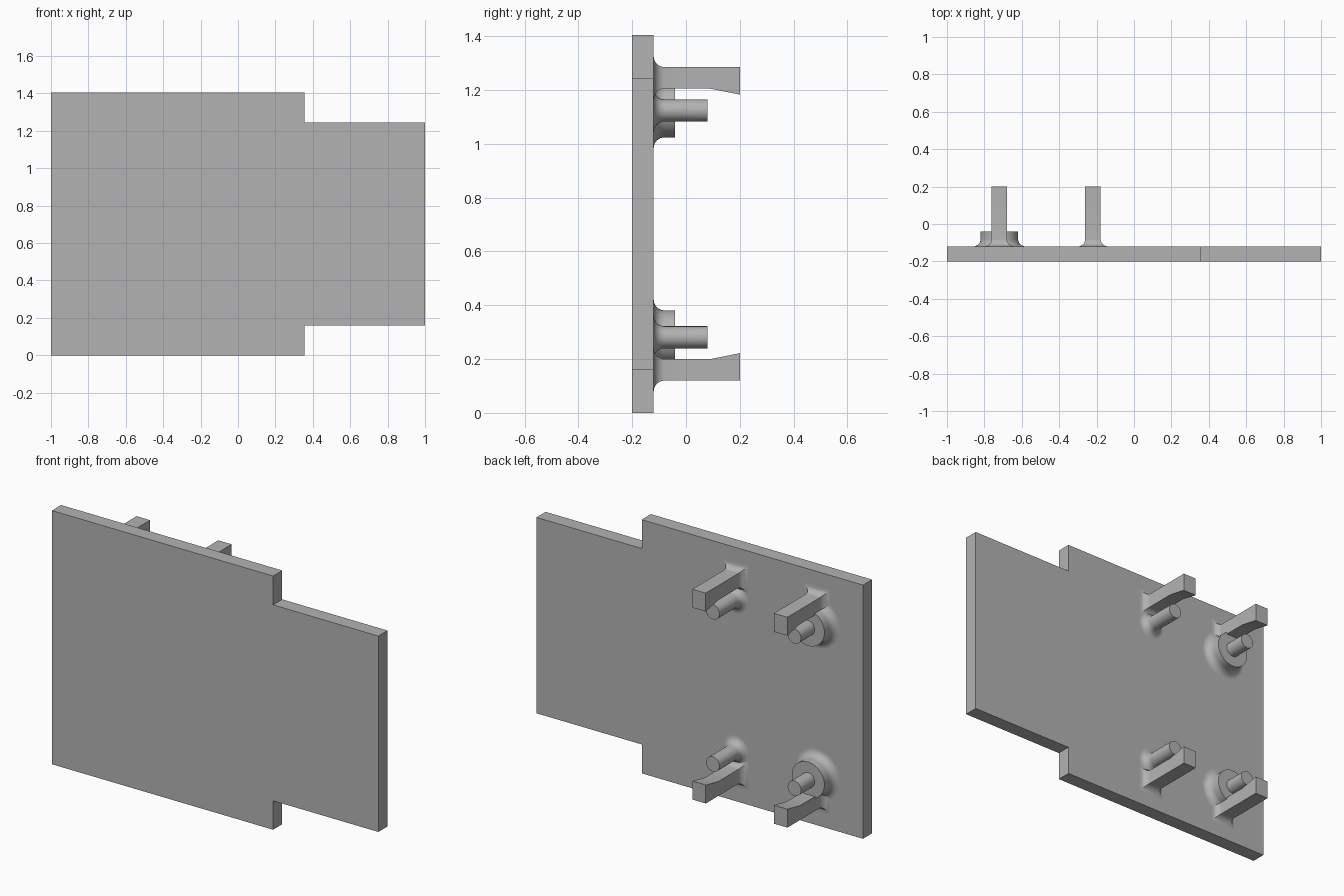
import bpy, bmesh
from math import sin, cos, pi

cube = bpy.data.objects.get("Cube")
if cube:
    bpy.data.objects.remove(cube)

HEIGHT = 1.405      # plate height
FACE = -0.12        # rear face of the plate
FILLET = 0.04
SEGMENTS = 48

grey = bpy.data.materials.new("light grey")
grey.use_nodes = True
grey.diffuse_color = (0.45, 0.45, 0.45, 1)
grey.node_tree.nodes["Principled BSDF"].inputs["Base Color"].default_value = grey.diffuse_color


def loft(name, loops):
    """Skin a list of equal-length loops and cap both ends."""
    bm = bmesh.new()
    rings = [[bm.verts.new(p) for p in loop] for loop in loops]
    n = len(rings[0])
    for a, b in zip(rings, rings[1:]):
        for i in range(n):
            j = (i + 1) % n
            bm.faces.new((a[i], a[j], b[j], b[i]))
    bm.faces.new(rings[0])
    bm.faces.new(rings[-1])
    bmesh.ops.recalc_face_normals(bm, faces=bm.faces)
    mesh = bpy.data.meshes.new(name)
    bm.to_mesh(mesh)
    bm.free()
    mesh.materials.append(grey)
    obj = bpy.data.objects.new(name, mesh)
    bpy.context.collection.objects.link(obj)
    bpy.ops.object.select_all(action='DESELECT')
    obj.select_set(True)
    bpy.context.view_layer.objects.active = obj
    bpy.ops.object.shade_smooth_by_angle(angle=pi / 6)


def flare(steps=8):
    """Pairs of (y, outward offset) for a concave fillet on the plate."""
    arc = [pi / 2 * i / steps for i in range(steps + 1)]
    return [(FACE - 0.02, FILLET)] + [
        (FACE + FILLET * (1 - cos(a)), FILLET * (1 - sin(a))) for a in arc]


def round_post(name, x, z, radius, end, start=None):
    """Round post along y, with a base fillet unless a start is given."""
    rows = flare() if start is None else [(start, 0)]
    rows.append((end, 0))
    angles = [2 * pi * i / SEGMENTS for i in range(SEGMENTS)]
    loft(name, [[(x + (radius + d) * cos(a), y, z + (radius + d) * sin(a))
                 for a in angles] for y, d in rows])


def clip(name, x, flip):
    """Square arm with a base fillet and a sloped lip on its inner side."""
    half, outer, inner = 0.041, 0.12, 0.2
    rows = [(y, d, d) for y, d in flare()] + [(0.09, 0, 0), (0.2, 0, 0.022)]
    loops = []
    for y, d, lip in rows:
        side = half + (d if y < 0 else 0)
        low, high = outer - d, inner + lip
        if flip:
            low, high = HEIGHT - low, HEIGHT - high
        loops.append([(x - side, y, low), (x + side, y, low),
                      (x + side, y, high), (x - side, y, high)])
    loft(name, loops)


# Stepped plate
outline = [(-1, 0), (0.355, 0), (0.355, 0.16), (1, 0.16)]
outline += [(x, HEIGHT - z) for x, z in reversed(outline)]
loft("plate", [[(x, y, z) for x, z in outline] for y in (-0.2, FACE)])

# Clips, pegs and collars, mirrored top to bottom
for level, flip in (("lower", False), ("upper", True)):
    z = HEIGHT - 0.281 if flip else 0.281
    for side, x in (("right", -0.72), ("middle", -0.22)):
        clip(f"{level}_{side}_clip", x, flip)
    round_post(f"{level}_middle_peg", -0.22, z, 0.041, 0.08)
    round_post(f"{level}_right_collar", -0.72, z, 0.1, -0.04)
    round_post(f"{level}_right_peg", -0.72, z, 0.041, 0.08, start=-0.06)
